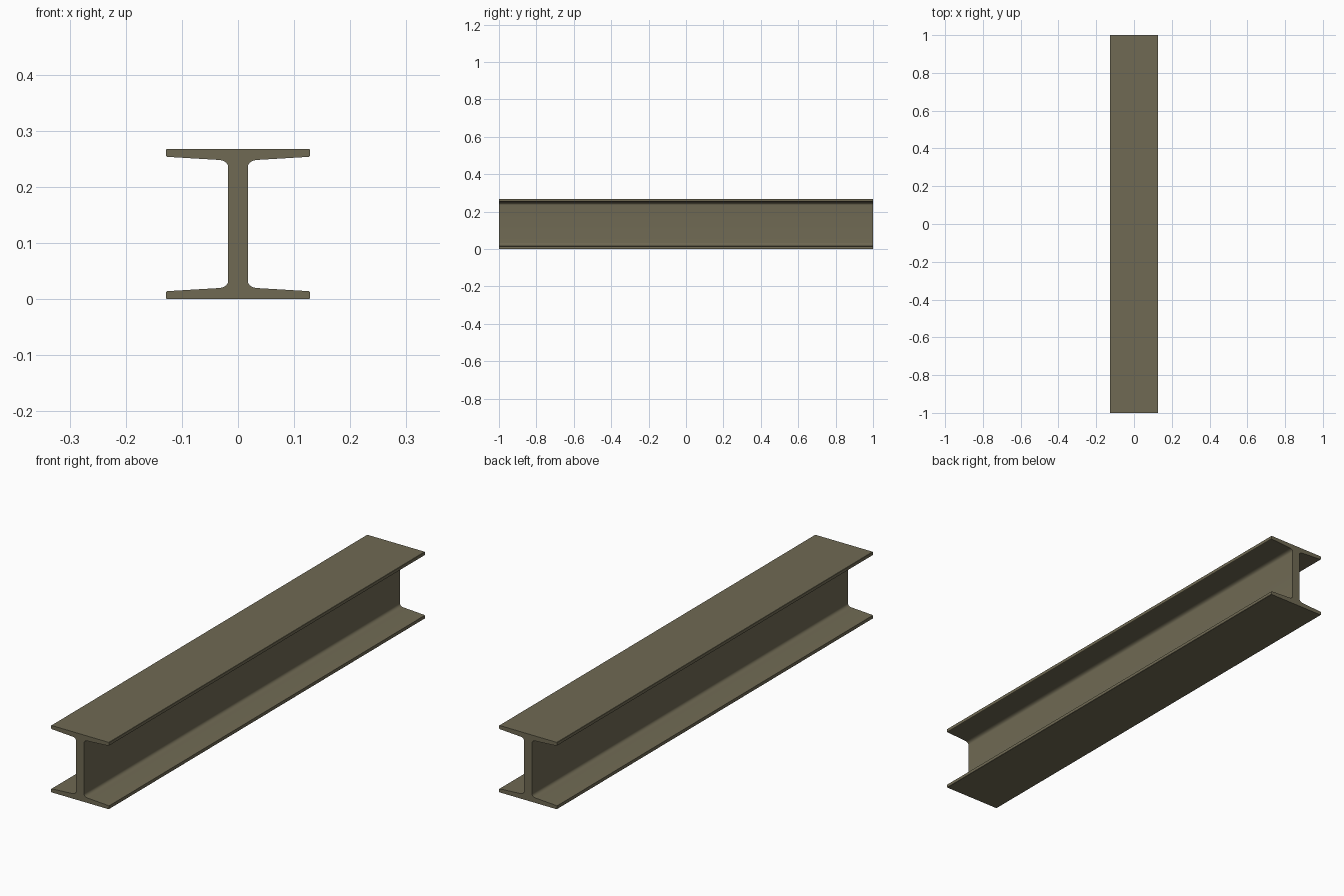
import bpy, bmesh
from mathutils import Vector

if "Cube" in bpy.data.objects:
    bpy.data.objects.remove(bpy.data.objects["Cube"])

H, HALF_W, WEB, HALF_L = 0.268, 0.128, 0.0175, 1.0


def bend(a, c, b, n):
    """Rounded corner from a to b, pulled towards c."""
    a, b, c = Vector(a), Vector(b), Vector(c)
    return [a * (1 - t) ** 2 + c * 2 * t * (1 - t) + b * t * t
            for t in (i / n for i in range(n + 1))]


# Lower right quarter of the section: flange edge, tapered flange, root fillet
quarter = [Vector((HALF_W - 0.001, 0)), Vector((HALF_W, 0.001))]
quarter += bend((HALF_W, 0.012), (HALF_W, 0.0142), (HALF_W - 0.003, 0.0144), 3)
quarter += bend((0.036, 0.0197), (WEB, 0.0205), (WEB, 0.034), 8)

# Mirror to the full section
right = quarter + [Vector((p.x, H - p.y)) for p in reversed(quarter)]
section = right + [Vector((-p.x, p.y)) for p in reversed(right)]

# Extrude the section along the beam
bm = bmesh.new()
end = bm.faces.new([bm.verts.new((p.x, -HALF_L, p.y)) for p in section])
out = bmesh.ops.extrude_face_region(bm, geom=[end], use_keep_orig=True)
moved = [g for g in out["geom"] if isinstance(g, bmesh.types.BMVert)]
bmesh.ops.translate(bm, verts=moved, vec=(0, 2 * HALF_L, 0))
bmesh.ops.recalc_face_normals(bm, faces=bm.faces)
mesh = bpy.data.meshes.new("i_beam")
bm.to_mesh(mesh)
bm.free()

# Weathered steel colour
steel = bpy.data.materials.new("olive_steel")
steel.diffuse_color = (0.162, 0.144, 0.088, 1)
steel.use_nodes = True
steel.node_tree.nodes["Principled BSDF"].inputs["Base Color"].default_value = steel.diffuse_color
mesh.materials.append(steel)

beam = bpy.data.objects.new("i_beam", mesh)
bpy.context.collection.objects.link(beam)
bpy.context.view_layer.objects.active = beam
beam.select_set(True)
bpy.ops.object.shade_smooth_by_angle(angle=0.52)
